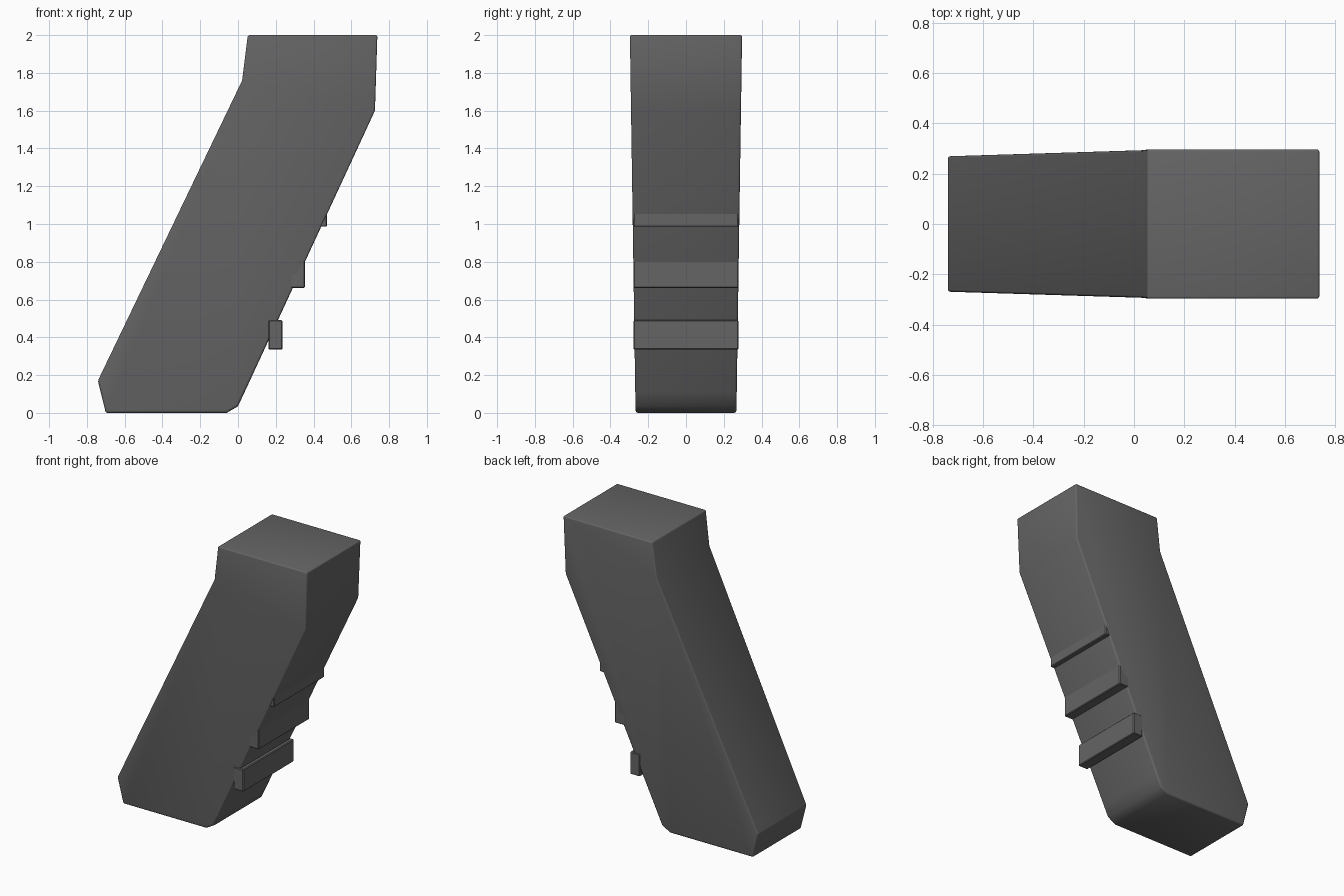
import bpy, bmesh, math

cube = bpy.data.objects.get("Cube")
if cube:
    bpy.data.objects.remove(cube, do_unlink=True)

grey = bpy.data.materials.new("dark grey")
grey.use_nodes = True
colour = (0.13, 0.13, 0.133, 1)
grey.diffuse_color = colour
grey.node_tree.nodes["Principled BSDF"].inputs["Base Color"].default_value = colour


def finish(bm, name):
    """Turn a bmesh into a shaded object."""
    bmesh.ops.recalc_face_normals(bm, faces=bm.faces)
    mesh = bpy.data.meshes.new(name)
    bm.to_mesh(mesh)
    bm.free()
    mesh.materials.append(grey)
    obj = bpy.data.objects.new(name, mesh)
    bpy.context.collection.objects.link(obj)
    bpy.ops.object.select_all(action='DESELECT')
    obj.select_set(True)
    bpy.context.view_layer.objects.active = obj
    return obj


# Grip body: slanted side profile, slightly wider at the top
profile = [(-0.742, 0.17), (-0.70, 0.0), (-0.06, 0.0), (0.0, 0.035), (0.035, 0.11),
           (0.725, 1.6), (0.738, 2.0), (0.052, 2.0), (0.022, 1.76)]
bm = bmesh.new()
sides = []
for s in (-1, 1):
    ring = [bm.verts.new((x, s * (0.267 + 0.015 * z), z)) for x, z in profile]
    sides.append(ring)
    bm.faces.new(ring)
n = len(profile)
for i in range(n):
    j = (i + 1) % n
    bm.faces.new((sides[0][i], sides[0][j], sides[1][j], sides[1][i]))
weight = bm.edges.layers.float.new("bevel_weight_edge")
for e in bm.edges:
    a, b = e.verts
    along_width = a.co.y * b.co.y < 0
    if along_width:
        # Round the crown and heel corners, keep the soft bends as folds
        e[weight] = 0.7 if a.co.z > 1.9 or a.co.x < -0.6 else 0
    else:
        e[weight] = 1 if max(a.co.z, b.co.z) < 0.2 else 0.65
body = finish(bm, "grip_body")
bevel = body.modifiers.new("soft edges", 'BEVEL')
bevel.limit_method = 'WEIGHT'
bevel.width = 0.052
bevel.segments = 3
bpy.ops.object.modifier_apply(modifier=bevel.name)
bpy.ops.object.shade_smooth_by_angle(angle=math.radians(35))

# Finger ridges stepping up the sloping edge
for k in range(4):
    bm = bmesh.new()
    bmesh.ops.create_cube(bm, size=1)
    bmesh.ops.scale(bm, vec=(0.075, 0.556, 0.155), verts=bm.verts)
    bmesh.ops.translate(bm, vec=(0.198 + 0.118 * k, 0, 0.413 + 0.325 * k), verts=bm.verts)
    bmesh.ops.bevel(bm, geom=bm.edges[:], offset=0.005, segments=1, affect='EDGES')
    finish(bm, f"finger_ridge_{k + 1}")
